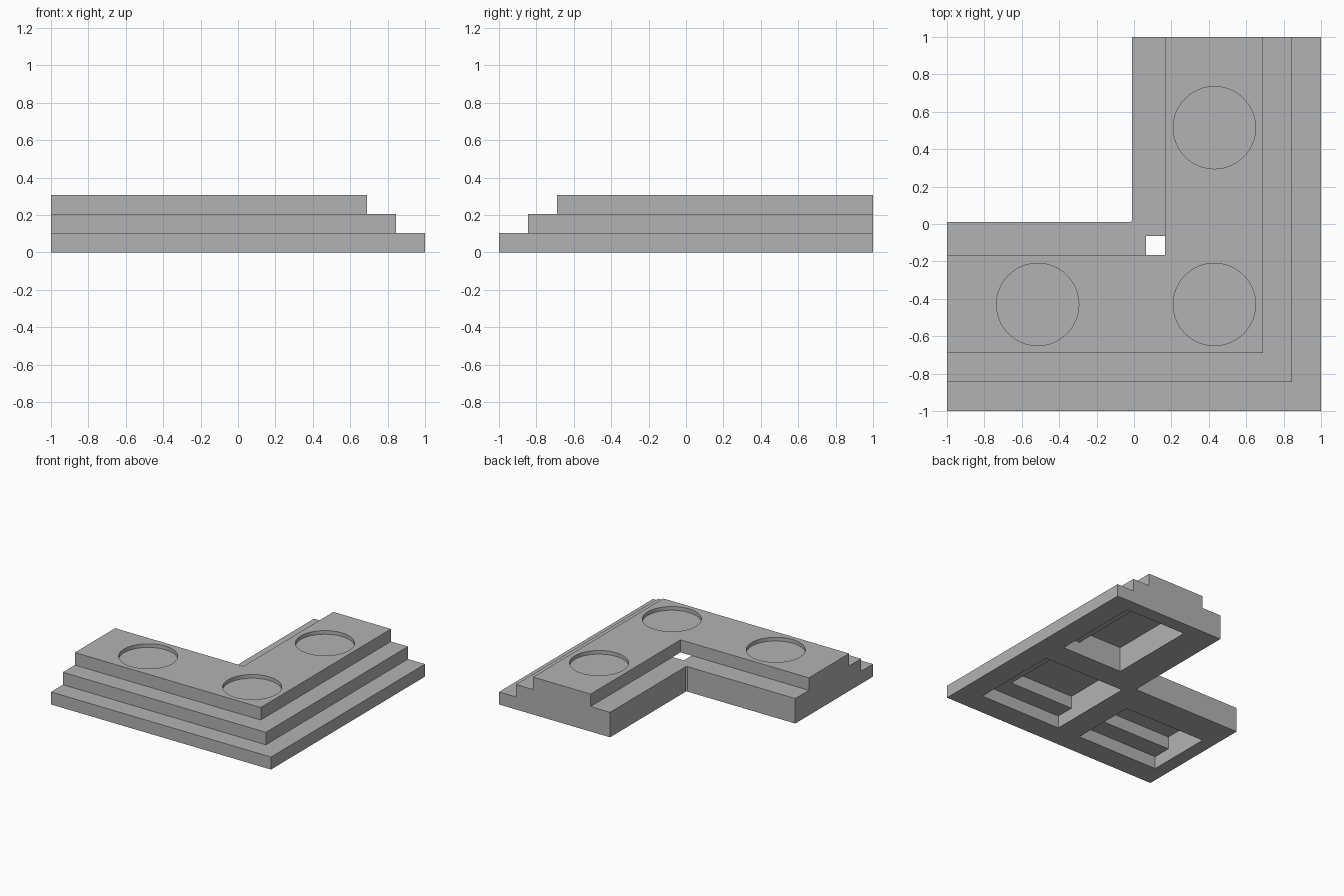
import bpy
import bmesh

cube = bpy.data.objects.get("Cube")
if cube:
    bpy.data.objects.remove(cube, do_unlink=True)

grey = bpy.data.materials.new("plain grey")
grey.use_nodes = True
grey.diffuse_color = (0.45, 0.45, 0.45, 1)
grey.node_tree.nodes["Principled BSDF"].inputs["Base Color"].default_value = (0.45, 0.45, 0.45, 1)

STEP = 0.1027


def add_object(name, bm):
    bmesh.ops.recalc_face_normals(bm, faces=bm.faces)
    mesh = bpy.data.meshes.new(name)
    bm.to_mesh(mesh)
    bm.free()
    mesh.materials.append(grey)
    obj = bpy.data.objects.new(name, mesh)
    bpy.context.collection.objects.link(obj)
    return obj


def prism(name, outline, z0, z1):
    bm = bmesh.new()
    face = bm.faces.new([bm.verts.new((x, y, z0)) for x, y in outline])
    up = bmesh.ops.extrude_face_region(bm, geom=[face])
    top = [v for v in up["geom"] if isinstance(v, bmesh.types.BMVert)]
    bmesh.ops.translate(bm, verts=top, vec=(0, 0, z1 - z0))
    return add_object(name, bm)


def corner_tier(name, level, outer, inner, fillet=0.0):
    # L-shaped slab, symmetric about the diagonal through its corner
    outline = [(-1, -outer), (outer, -outer), (outer, 1), (inner, 1)]
    if fillet:
        outline += [(inner, -inner + fillet), (inner - fillet, -inner)]
    else:
        outline += [(inner, -inner)]
    outline += [(-1, -inner)]
    return prism(name, outline, level * STEP, (level + 1) * STEP)


def cut(target, cutter):
    cutter.hide_render = True
    mod = target.modifiers.new("cut", "BOOLEAN")
    mod.operation = "DIFFERENCE"
    mod.solver = "EXACT"
    mod.object = cutter
    bpy.context.view_layer.objects.active = target
    bpy.ops.object.modifier_apply(modifier=mod.name)
    bpy.data.objects.remove(cutter, do_unlink=True)


def box(x0, x1, y0, y1):
    outline = [(x0, y0), (x1, y0), (x1, y1), (x0, y1)]
    return prism("pocket_cutter", outline, -0.1, 1)


# Lower and middle tiers, with pockets stepping in underneath
lower = corner_tier("lower_tier", 0, 1.0, -0.01, 0.01)
middle = corner_tier("middle_tier", 1, 0.845, -0.01, 0.01)
for tier, edge in ((lower, 0.81), (middle, 0.655)):
    cut(tier, box(0.065, edge, -edge, -0.065))
    cut(tier, box(0.255, edge, 0.1425, 0.8875))
    cut(tier, box(-0.8875, -0.1425, -edge, -0.255))

# Upper tier with three shallow round sockets
upper = corner_tier("upper_tier", 2, 0.69, 0.167)
for x, y in ((0.43, -0.43), (0.43, 0.515), (-0.515, -0.43)):
    bpy.ops.mesh.primitive_cylinder_add(vertices=64, radius=0.22, depth=0.06,
                                        location=(x, y, 3 * STEP))
    cut(upper, bpy.context.object)
